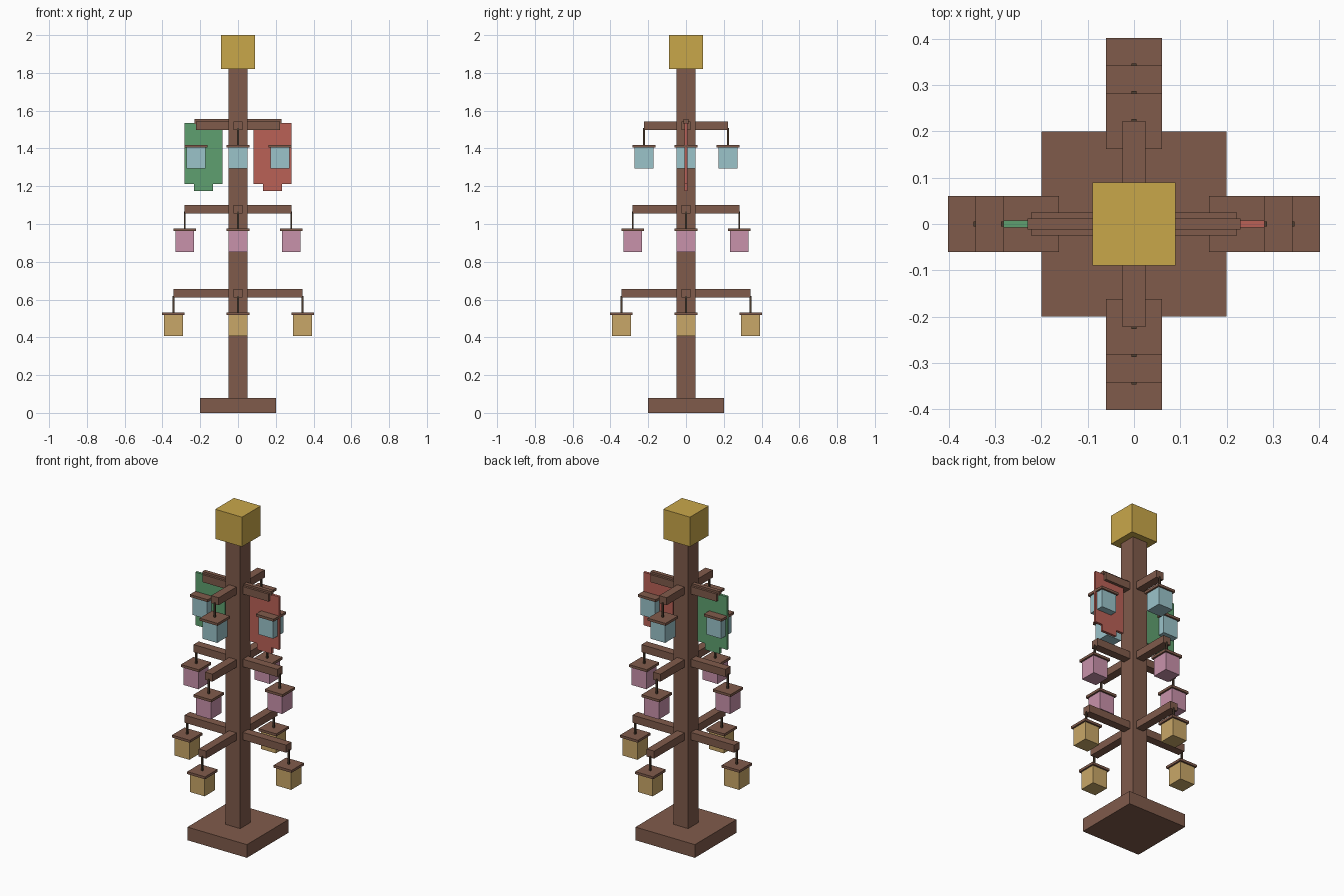
import bpy, bmesh
from math import radians
from mathutils import Matrix, Vector

cube = bpy.data.objects.get("Cube")
if cube:
    bpy.data.objects.remove(cube, do_unlink=True)


def linear(c):
    c /= 255
    return c / 12.92 if c <= 0.04045 else ((c + 0.055) / 1.055) ** 2.4


def material(name, r, g, b):
    m = bpy.data.materials.new(name)
    m.use_nodes = True
    col = (linear(r), linear(g), linear(b), 1)
    m.diffuse_color = col
    bsdf = m.node_tree.nodes["Principled BSDF"]
    bsdf.inputs["Base Color"].default_value = col
    bsdf.inputs["Roughness"].default_value = 0.9
    return m


WOOD = material("brown wood", 128, 91, 75)
DARK = material("dark hanger", 78, 62, 48)
GOLD = material("gold", 201, 167, 74)
AMBER = material("amber glass", 201, 167, 104)
PINK = material("pink glass", 201, 146, 171)
BLUE = material("pale blue glass", 155, 195, 202)
GREEN = material("green cloth", 95, 160, 112)
RED = material("red cloth", 186, 97, 86)


def box(name, lo, hi, mat, turn=0):
    """Axis-aligned box between two corners, turned about the z axis."""
    lo, hi = Vector(lo), Vector(hi)
    bm = bmesh.new()
    bmesh.ops.create_cube(bm, size=1)
    bmesh.ops.scale(bm, vec=hi - lo, verts=bm.verts)
    bmesh.ops.translate(bm, vec=(lo + hi) / 2, verts=bm.verts)
    bmesh.ops.transform(bm, matrix=Matrix.Rotation(radians(turn), 4, 'Z'), verts=bm.verts)
    return finish(name, bm, mat)


def finish(name, bm, mat):
    mesh = bpy.data.meshes.new(name)
    bm.to_mesh(mesh)
    bm.free()
    mesh.materials.append(mat)
    ob = bpy.data.objects.new(name, mesh)
    bpy.context.collection.objects.link(ob)
    return ob


def column(name, x, half, z0, z1, mat, turn=0):
    """Square upright block at distance x from the centre."""
    return box(name, (x - half, -half, z0), (x + half, half, z1), mat, turn)


# Base, post and crown block
column("base", 0, 0.2, 0, 0.08, WOOD)
column("post", 0, 0.05, 0.08, 1.82, WOOD)
column("crown_block", 0, 0.09, 1.82, 2.0, GOLD)

# Three tiers of arms, each with four hanging lanterns
for tier, reach, z, glass in (("lower", 0.342, 0.61, AMBER),
                              ("middle", 0.282, 1.055, PINK),
                              ("upper", 0.222, 1.497, BLUE)):
    for side, turn in (("left", 0), ("back", 90), ("right", 180), ("front", 270)):
        label = f"{tier}_{side}"
        box(f"{label}_arm", (0.05, -0.025, z), (reach, 0.025, z + 0.046), WOOD, turn)
        column(f"{label}_hanger", reach, 0.005, z - 0.078, z + 0.01, DARK, turn)
        column(f"{label}_lantern_cap", reach, 0.06, z - 0.093, z - 0.078, WOOD, turn)
        column(f"{label}_lantern", reach, 0.05, z - 0.203, z - 0.093, glass, turn)

# Banners with a lower tab, hung from rods along the upper side arms
for side, s, cloth in (("left", 1, RED), ("right", -1, GREEN)):
    box(f"{side}_banner_rod", (0.05, -0.012, 1.53), (0.23, 0.012, 1.555), WOOD, 0 if s > 0 else 180)
    outline = [(-0.1, 1.535), (-0.1, 1.213), (-0.05, 1.213), (-0.05, 1.175)]
    outline += [(-x, z) for x, z in reversed(outline)]
    bm = bmesh.new()
    face = bm.faces.new([bm.verts.new((s * 0.182 + x, -0.008, z)) for x, z in outline])
    ext = bmesh.ops.extrude_face_region(bm, geom=[face])
    bmesh.ops.translate(bm, vec=(0, 0.016, 0),
                        verts=[v for v in ext["geom"] if isinstance(v, bmesh.types.BMVert)])
    bmesh.ops.recalc_face_normals(bm, faces=bm.faces)
    finish(f"{side}_banner", bm, cloth)
